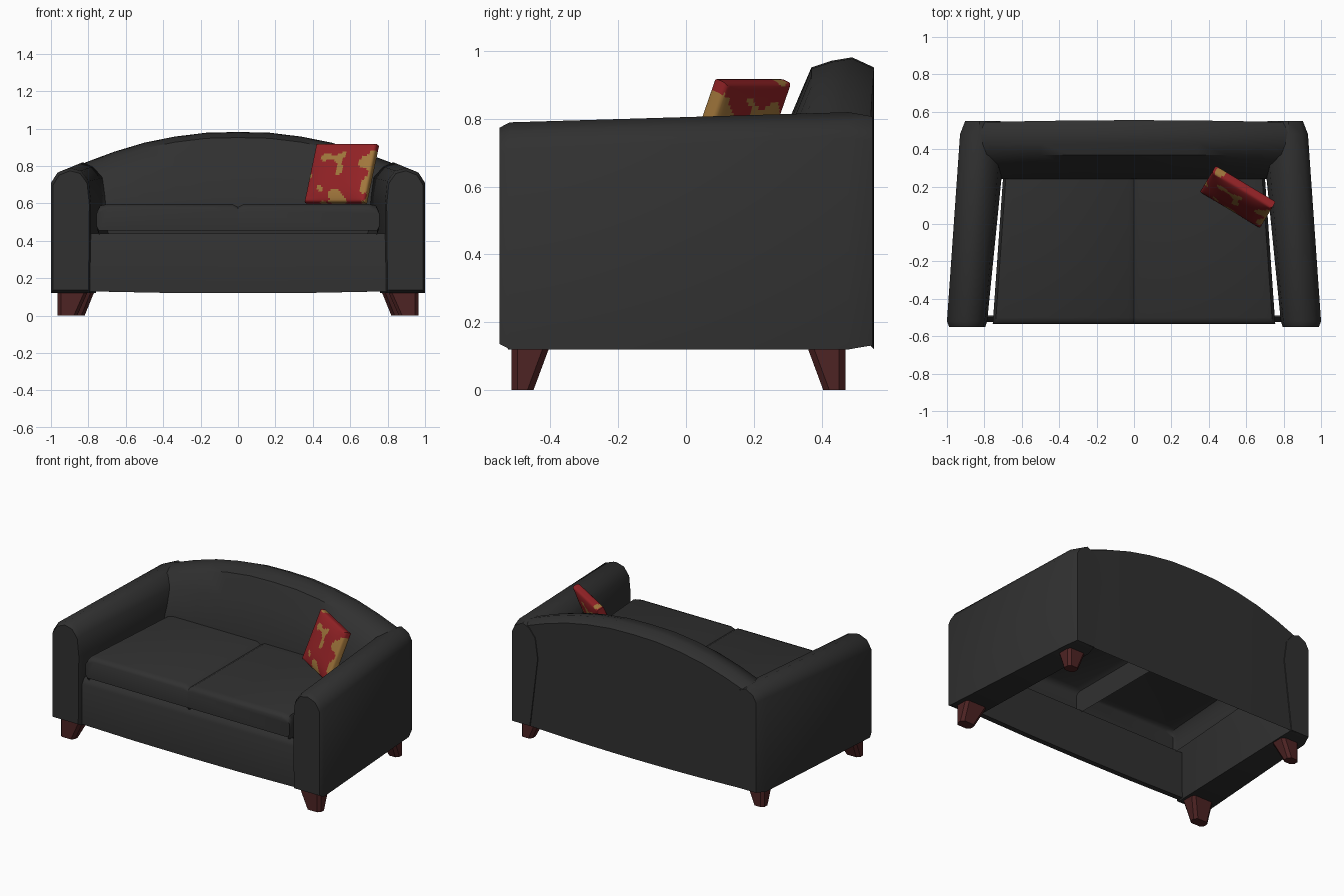
import bpy, bmesh, math
from mathutils import Matrix, Vector, noise

if "Cube" in bpy.data.objects:
    bpy.data.objects.remove(bpy.data.objects["Cube"])


def material(name, rgb):
    m = bpy.data.materials.new(name)
    m.diffuse_color = (*rgb, 1)
    m.use_nodes = True
    m.node_tree.nodes["Principled BSDF"].inputs["Base Color"].default_value = m.diffuse_color
    return m


CHARCOAL = material("charcoal fabric", (0.03, 0.03, 0.03))
WOOD = material("dark red wood", (0.075, 0.017, 0.017))
RED = material("pillow red", (0.29, 0.016, 0.019))
GOLD = material("pillow gold", (0.36, 0.185, 0.045))


def finish(name, bm, mats, angle=35):
    bmesh.ops.recalc_face_normals(bm, faces=bm.faces)
    me = bpy.data.meshes.new(name)
    bm.to_mesh(me)
    bm.free()
    ob = bpy.data.objects.new(name, me)
    bpy.context.collection.objects.link(ob)
    for m in mats:
        me.materials.append(m)
    bpy.ops.object.select_all(action='DESELECT')
    ob.select_set(True)
    bpy.context.view_layer.objects.active = ob
    if angle:
        bpy.ops.object.shade_smooth_by_angle(angle=math.radians(angle))
    return ob


def loft(name, rings, mat, closed=True, cap_start=True, cap_end=True, angle=35):
    """Skin a list of equal-length rings of 3D points."""
    bm = bmesh.new()
    vs = [[bm.verts.new(p) for p in r] for r in rings]
    n = len(rings[0])
    for a, b in zip(vs, vs[1:]):
        for i in range(n if closed else n - 1):
            j = (i + 1) % n
            bm.faces.new((a[i], a[j], b[j], b[i]))
    if cap_start:
        bm.faces.new(vs[0])
    if cap_end:
        bm.faces.new(vs[-1])
    return finish(name, bm, [mat], angle)


# Arm: front and rear cross-sections (x, z), tapering inward to the rear
ARM_FRONT = [(1, .12), (1, .71), (.965, .765), (.90, .79), (.84, .775),
             (.798, .72), (.785, .60), (.79, .12)]
ARM_REAR = [(.93, .12), (.93, .745), (.90, .79), (.83, .82), (.77, .80),
            (.71, .74), (.685, .60), (.76, .12)]


def arm_ring(side, profile, y, dx=0, dz=0):
    cx = sum(p[0] for p in profile) / len(profile)
    return [(side * (cx + (x - cx) * (1 - dx / .12)), y,
             .46 + (z - .46) * (1 - dz / .34)) for x, z in profile]


# Seat cushion: half section across (x as distance from outer side, z)
def cushion_ring(side, y, inset):
    w = .755 - .055 * (y + .53) / .78
    pts = [(0, .43), (0, .58), (.03, .597), (w - .06, .597), (w - .015, .588),
           (w, .56), (w, .46), (w - .012, .43)]
    return [(side * x, y, .515 + (z - .515) * (1 - inset)) for x, z in pts]


# Leg: chamfered square that tapers toward its outer corner
def leg_ring(x0, x1, y0, y1, z, c=.018):
    pts = [(x0 + c, y0), (x1 - c, y0), (x1, y0 + c), (x1, y1 - c),
           (x1 - c, y1), (x0 + c, y1), (x0, y1 - c), (x0, y0 + c)]
    return [(x, y, z) for x, y in pts]


for side, label in ((-1, "left"), (1, "right")):
    loft(label + "_arm", [
        arm_ring(side, ARM_FRONT, -.55, .012, .016),
        arm_ring(side, ARM_FRONT, -.52),
        arm_ring(side, ARM_REAR, .48),
        arm_ring(side, ARM_REAR, .55, .028, .012)], CHARCOAL, angle=40)
    loft(label + "_seat_cushion", [
        cushion_ring(side, -.535, .3), cushion_ring(side, -.525, .12),
        cushion_ring(side, -.50, 0), cushion_ring(side, .27, 0)],
        CHARCOAL, closed=False, cap_end=False, angle=45)
    for part, xo, xt, xb, yo, yt, yb in (
            ("front", .965, .80, .86, -.515, -.40, -.45),
            ("back", .90, .765, .82, .47, .355, .405)):
        rings = []
        for xi, yi, z in ((xt, yt, .135), (xb, yb, 0)):
            xs, ys = sorted((side * xo, side * xi)), sorted((yo, yi))
            rings.append(leg_ring(*xs, *ys, z))
        loft(f"{label}_{part}_leg", rings, WOOD, angle=0)

# Arched backrest, open underneath
TOP = [(0, .982), (.17, .978), (.34, .957), (.50, .925), (.66, .877),
       (.80, .825), (.86, .80)]
arch = [(-x, t) for x, t in reversed(TOP[1:])] + TOP


def back_ring(x, t):
    yb = .555 - .012 * (x / .86) ** 2
    return [(x, yb, .12 + .012 * (x / .86) ** 2), (x, yb, t - .03),
            (x, .49, t), (x, .43, t - .01), (x, .37, t - .03),
            (x, .31, .60 + (t - .63) * .6), (x, .24, .60), (x, .24, .43)]


loft("backrest", [back_ring(x, t) for x, t in arch], CHARCOAL,
     closed=False, cap_start=False, cap_end=False, angle=45)

# Front panel below the cushions, slightly deeper in the middle
loft("front_panel", [
    [(x, -.525, zb), (x, -.525, .40), (x, -.515, .42), (x, -.50, .44),
     (x, -.49, .44), (x, -.49, zb)]
    for x, zb in ((-.79, .13), (-.4, .122), (0, .12), (.4, .122), (.79, .13))],
    CHARCOAL)

# Throw pillow: puffed slab with blotchy gold patches
bm = bmesh.new()
bmesh.ops.create_cube(bm, size=2)
bmesh.ops.subdivide_edges(bm, edges=bm.edges[:], cuts=27, use_grid_fill=True)
for v in bm.verts:
    x, y, z = v.co
    puff = (1 - x ** 4) * (1 - z ** 4)
    edge = 1 - .05 * abs(y) ** 4
    v.co = Vector((x * .187 * edge, y * (.024 + .018 * puff), z * .168 * edge))
for f in bm.faces:
    c = f.calc_center_median()
    n = noise.noise(Vector((c.x * 12 + 3.3, c.y * 8, c.z * 12 + 1.7)))
    f.material_index = 1 if n > .14 else 0
place = (Matrix.Translation((.555, .145, .757))
         @ Matrix.Rotation(math.radians(-31), 4, 'Z')
         @ Matrix.Rotation(math.radians(-22), 4, 'X'))
bm.transform(place)
finish("throw_pillow", bm, [RED, GOLD], 50)
